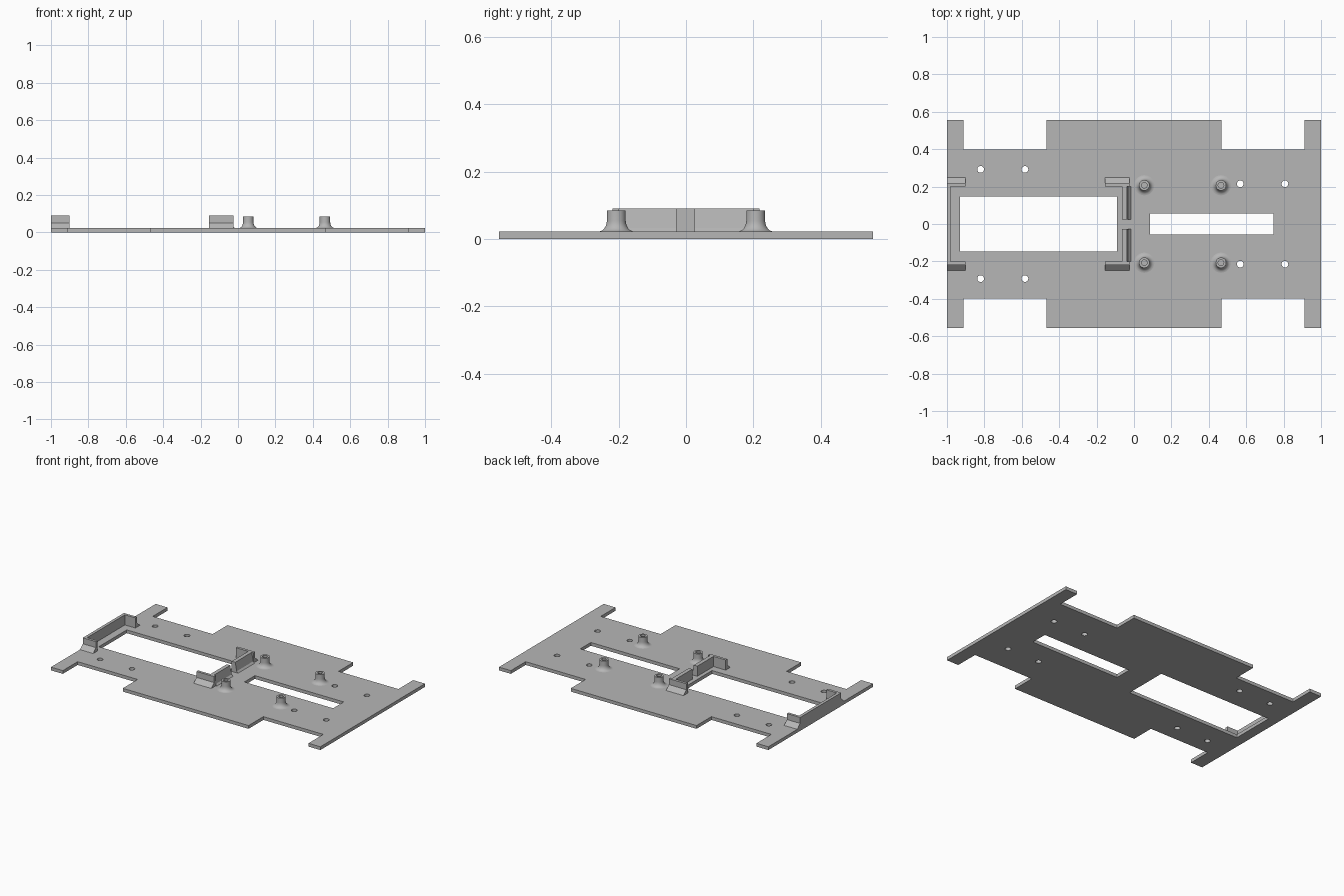
import bpy, bmesh, math

if "Cube" in bpy.data.objects:
    bpy.data.objects.remove(bpy.data.objects["Cube"])

TOP = 0.022      # plate thickness
WALL = 0.09      # bracket height

grey = bpy.data.materials.new("plain_grey")
grey.use_nodes = True
grey.diffuse_color = (0.47, 0.47, 0.47, 1)
grey.node_tree.nodes["Principled BSDF"].inputs["Base Color"].default_value = grey.diffuse_color


def add_object(name, bm):
    bmesh.ops.recalc_face_normals(bm, faces=bm.faces)
    mesh = bpy.data.meshes.new(name)
    bm.to_mesh(mesh)
    bm.free()
    mesh.materials.clear()
    mesh.materials.append(grey)
    obj = bpy.data.objects.new(name, mesh)
    bpy.context.collection.objects.link(obj)
    return obj


def prism(name, profile, axis, start, end):
    """Extrude a (across, z) profile along x or y."""
    bm = bmesh.new()
    place = (lambda u, z: (start, u, z)) if axis == "x" else (lambda u, z: (u, start, z))
    face = bm.faces.new([bm.verts.new(place(u, z)) for u, z in profile])
    moved = bmesh.ops.extrude_face_region(bm, geom=[face])["geom"]
    step = (end - start, 0, 0) if axis == "x" else (0, end - start, 0)
    bmesh.ops.translate(bm, vec=step, verts=[v for v in moved if isinstance(v, bmesh.types.BMVert)])
    return add_object(name, bm)


def rectangle(x0, x1, y):
    return [(x0, -y), (x1, -y), (x1, y), (x0, y)]


def circle(x, y, r, n=24):
    return [(x + r * math.cos(math.tau * i / n), y + r * math.sin(math.tau * i / n)) for i in range(n)]


# Base plate: notched outline with windows and screw holes
quarter = [(1, 0.555), (0.912, 0.555), (0.912, 0.398), (0.467, 0.398), (0.467, 0.555)]
upper = quarter + [(-x, y) for x, y in reversed(quarter)]
loops = [upper + [(x, -y) for x, y in reversed(upper)],
         rectangle(-0.93, -0.09, 0.148), rectangle(0.086, 0.746, 0.056)]
for hx, hy in [(-0.82, 0.292), (-0.583, 0.292), (0.568, 0.215), (0.807, 0.215)]:
    loops += [circle(hx, s * hy, 0.018) for s in (1, -1)]

curve = bpy.data.curves.new("plate_outline", "CURVE")
curve.dimensions = "2D"
curve.fill_mode = "BOTH"
curve.extrude = TOP / 2
for points in loops:
    spline = curve.splines.new("POLY")
    spline.points.add(len(points) - 1)
    for p, (x, y) in zip(spline.points, points):
        p.co = (x, y, 0, 1)
    spline.use_cyclic_u = True
outline = bpy.data.objects.new("plate_outline", curve)
bpy.context.collection.objects.link(outline)
bpy.context.view_layer.update()
filled = bpy.data.meshes.new_from_object(outline.evaluated_get(bpy.context.evaluated_depsgraph_get()))
bm = bmesh.new()
bm.from_mesh(filled)
bmesh.ops.remove_doubles(bm, verts=bm.verts, dist=0.0001)
bmesh.ops.translate(bm, vec=(0, 0, TOP / 2), verts=bm.verts)
for f in bm.faces:
    f.smooth = False
add_object("base_plate", bm)
bpy.data.objects.remove(outline)
bpy.data.meshes.remove(filled)

# Bracket arms with a sloped outer foot
for side, s in (("left", 1), ("right", -1)):
    arm = [(s * y, z) for y, z in [(0.2, TOP), (0.248, TOP), (0.218, 0.05), (0.218, WALL), (0.2, WALL)]]
    prism("rear_bracket_arm_" + side, arm, "x", -1, -0.902)
    prism("middle_bracket_arm_" + side, arm, "x", -0.155, -0.025)

# Bracket walls: one full, one split by a gap
prism("rear_bracket_wall", [(-1, TOP), (-0.98, TOP), (-0.98, WALL), (-1, WALL)], "y", -0.2, 0.2)
split = [(-0.064, TOP), (-0.017, TOP), (-0.027, 0.033), (-0.038, WALL), (-0.064, WALL)]
prism("middle_bracket_wall_left", split, "y", 0.025, 0.2)
prism("middle_bracket_wall_right", split, "y", -0.2, -0.028)

# Hollow standoff posts with flared feet
flare = [(0.054 - 0.026 * math.sin(a), TOP + 0.032 * (1 - math.cos(a)))
         for a in [math.pi / 2 * i / 6 for i in range(7)]]
post = flare + [(0.028, 0.085), (0.015, 0.085), (0.015, TOP + 0.002), (0, TOP + 0.002)]
for row, px in (("middle", 0.055), ("front", 0.465)):
    for side, s in (("left", 1), ("right", -1)):
        bm = bmesh.new()
        verts = [bm.verts.new((r, 0, z)) for r, z in post]
        edges = [bm.edges.new(pair) for pair in zip(verts, verts[1:])]
        bmesh.ops.spin(bm, geom=verts + edges, cent=(0, 0, 0), axis=(0, 0, 1),
                       angle=math.tau, steps=32, use_merge=True)
        bmesh.ops.remove_doubles(bm, verts=bm.verts, dist=0.0001)
        obj = add_object("post_" + row + "_" + side, bm)
        # keep the open-bottomed lathe facing outward
        mesh = obj.data
        if max(mesh.polygons, key=lambda p: p.center.z).normal.z < 0:
            mesh.flip_normals()
        obj.location = (px, s * 0.207, 0)
        bpy.ops.object.select_all(action="DESELECT")
        obj.select_set(True)
        bpy.context.view_layer.objects.active = obj
        bpy.ops.object.shade_smooth_by_angle(angle=math.radians(35))
